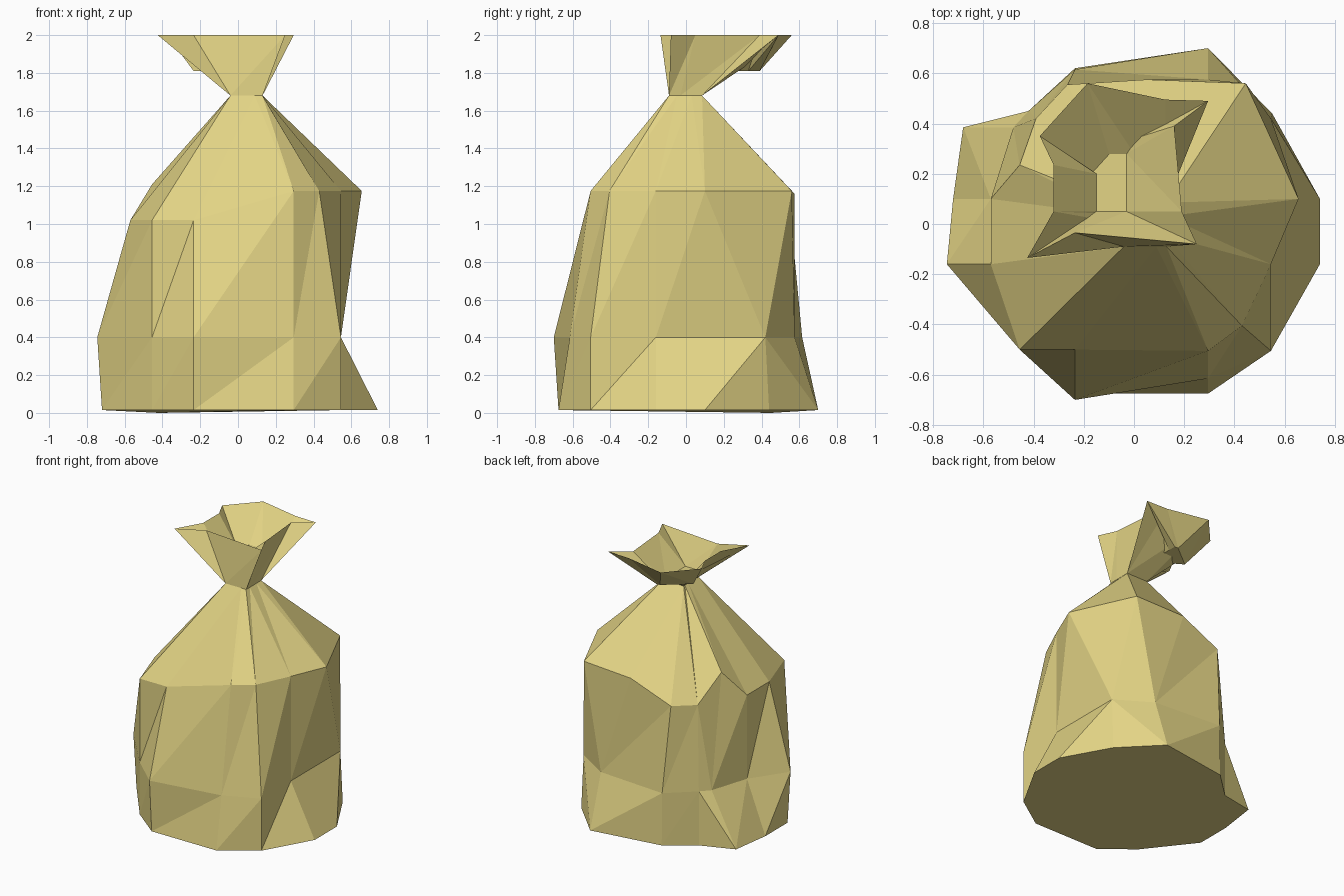
import bpy
import bmesh

cube = bpy.data.objects.get("Cube")
if cube:
    bpy.data.objects.remove(cube, do_unlink=True)

# Single cloth colour
cloth = bpy.data.materials.new("straw_yellow_cloth")
cloth.use_nodes = True
colour = (0.77, 0.66, 0.235, 1)
cloth.diffuse_color = colour
cloth.node_tree.nodes["Principled BSDF"].inputs["Base Color"].default_value = colour


def clamp(value, low, high):
    return max(low, min(high, value))


def at_height(points, z):
    return [(p[0], p[1], z) for p in points]


def loft(name, rings, flipped=(), cap_bottom=False, cap_top=False):
    """Skin a stack of equal rings with triangles.

    Creases run up to the right; (band, side) pairs in flipped run up to the left.
    """
    bm = bmesh.new()
    rows = [[bm.verts.new(p) for p in ring] for ring in rings]
    count = len(rows[0])
    for band, (low, high) in enumerate(zip(rows, rows[1:])):
        for i in range(count):
            j = (i + 1) % count
            a, b, c, d = low[i], low[j], high[j], high[i]
            if (band, i) in flipped:
                a, b, c, d = b, c, d, a
            bm.faces.new((a, b, c))
            bm.faces.new((a, c, d))
    if cap_bottom:
        bm.faces.new(rows[0][::-1])
    if cap_top:
        bm.faces.new(rows[-1])
    bmesh.ops.remove_doubles(bm, verts=bm.verts[:], dist=0.002)
    mesh = bpy.data.meshes.new(name)
    bm.to_mesh(mesh)
    bm.free()
    mesh.materials.append(cloth)
    obj = bpy.data.objects.new(name, mesh)
    bpy.context.scene.collection.objects.link(obj)


# Sack body: uneven rings from the front-left corner, counter-clockwise
base = [(-.235, -.675), (.295, -.675), (.545, -.505), (.74, -.16), (.74, .1),
        (.55, .44), (.295, .7), (-.235, .62), (-.42, .45), (-.68, .385),
        (-.72, .1), (-.72, -.16), (-.455, -.5)]
belly = [(-.235, -.7), (.295, -.615), (.545, -.505), (.545, -.16), (.545, .1),
         (.545, .42), (.295, .575), (-.235, .615), (-.42, .45), (-.48, .385),
         (-.57, .1), (-.745, -.16), (-.455, -.5)]
shoulder = [(-.235, -.5, 1.02), (.295, -.505, 1.175), (.43, -.405, 1.175),
            (.545, -.16, 1.175), (.655, .1, 1.175), (.445, .56, 1.175),
            (.05, .575, 1.16), (-.265, .555, 1.03), (-.39, .42, 1.02),
            (-.455, .235, 1.21), (-.57, .1, 1.02), (-.57, -.16, 1.02),
            (-.455, -.5, 1.02)]

# Tied neck: a small box that the shoulder gathers into
left, right, front, back, neck_z = -.04, .13, -.09, .085, 1.68
neck = [(clamp(x * .3, left, right), clamp(y * .3, front, back), neck_z)
        for x, y, z in shoulder]

foot = at_height(base, .015)
foot[8] = (*base[8], 0)
loft("sack_body", [foot, at_height(belly, .4), shoulder, neck],
     flipped={(0, 5), (0, 8), (1, 4), (1, 5), (1, 8)}, cap_bottom=True)

# Flared mouth: (neck point, rim point, pocket floor point) for each pleat
pleats = [
    ((left, front), (-.425, -.135), (-.15, .05)),
    ((left, front), (-.235, -.035), (-.15, .05)),
    ((right, front), (.25, -.08), (-.03, .05)),
    ((right, -.03), (.19, .05), (-.03, .05)),
    ((right, back), (.16, .39), (-.03, .28)),
    ((right, back), (.295, .49), (-.03, .33)),
    ((right, back), (.125, .495), (-.03, .39)),
    ((left, back), (-.185, .56), (-.06, .39)),
    ((left, back), (-.375, .35), (-.235, .25)),
    ((left, .05), (-.32, .235), (-.15, .2)),
    ((left, 0), (-.32, .05), (-.15, .05)),
]
gather, rim, pocket = zip(*pleats)
loft("sack_mouth", [at_height(gather, neck_z), at_height(rim, 2),
                    at_height(pocket, 1.81)], cap_top=True)
